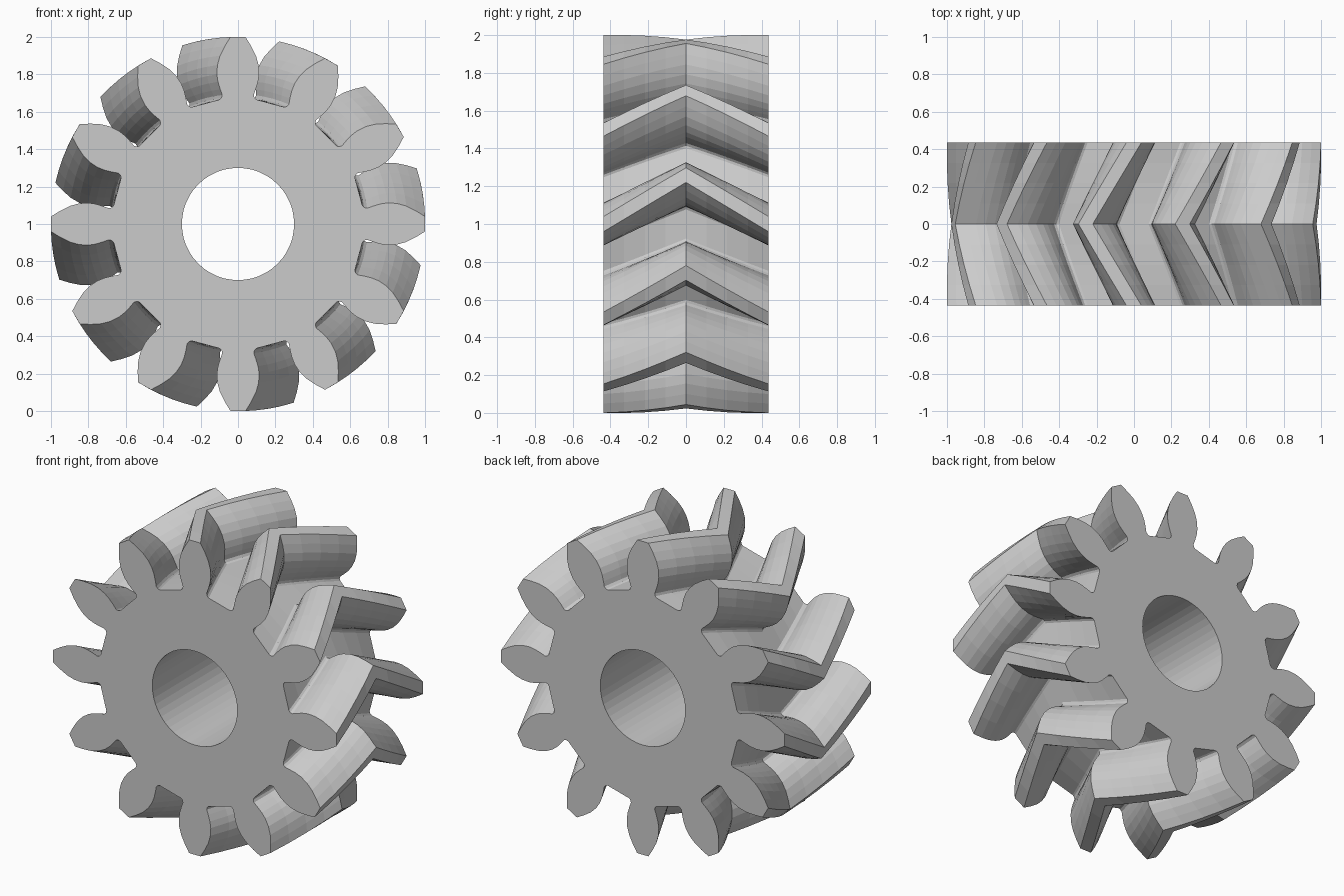
import bpy
import bmesh
from math import cos, sin, pi, radians

TEETH = 12
HALF_WIDTH = 0.436
BORE_RADIUS = 0.3
BORE_SIDES = 48
TWIST = radians(15)      # tooth sweep from each end to the middle
STEPS = 4                # slices per half

default = bpy.data.objects.get("Cube")
if default:
    bpy.data.objects.remove(default, do_unlink=True)

steel = bpy.data.materials.new("plain grey")
steel.use_nodes = True
steel.diffuse_color = (0.6, 0.6, 0.6, 1)
steel.node_tree.nodes["Principled BSDF"].inputs["Base Color"].default_value = (0.6, 0.6, 0.6, 1)

# Half tooth, root to tip: distance from the axis, half thickness
FLANK = [(0.665, 0.098), (0.674, 0.088), (0.69, 0.084), (0.72, 0.095),
         (0.76, 0.107), (0.80, 0.113), (0.85, 0.110), (0.90, 0.096),
         (0.95, 0.071), (1.0, 0.04)]
TOOTH = [(r, -w) for r, w in FLANK] + [(r, w) for r, w in reversed(FLANK)]


def gear_ring(bm, y, twist):
    ring = []
    for i in range(TEETH):
        a = 2 * pi * i / TEETH + twist
        for r, w in TOOTH:
            ring.append(bm.verts.new((r * cos(a) - w * sin(a), y,
                                      1 + r * sin(a) + w * cos(a))))
    return ring


def bore_ring(bm, y):
    angles = [2 * pi * i / BORE_SIDES for i in range(BORE_SIDES)]
    return [bm.verts.new((BORE_RADIUS * cos(a), y, 1 + BORE_RADIUS * sin(a)))
            for a in angles]


def skin(bm, a, b):
    for i in range(len(a)):
        j = (i + 1) % len(a)
        bm.faces.new((a[i], a[j], b[j], b[i]))


def loop_edges(bm, ring):
    return [bm.edges.get((ring[i - 1], ring[i])) for i in range(len(ring))]


bm = bmesh.new()

# Toothed outside, swept one way then back to form the chevrons
rings = []
for s in range(-STEPS, STEPS + 1):
    t = s / STEPS
    rings.append(gear_ring(bm, t * HALF_WIDTH, TWIST * (1 - abs(t))))
for a, b in zip(rings, rings[1:]):
    skin(bm, a, b)

# Shaft hole
bores = [bore_ring(bm, -HALF_WIDTH), bore_ring(bm, HALF_WIDTH)]
skin(bm, *bores)

# Flat end faces around the hole
for outer, inner in ((rings[0], bores[0]), (rings[-1], bores[1])):
    bmesh.ops.triangle_fill(bm, use_beauty=True, use_dissolve=False,
                            edges=loop_edges(bm, outer) + loop_edges(bm, inner))

bmesh.ops.recalc_face_normals(bm, faces=bm.faces)
mesh = bpy.data.meshes.new("herringbone_gear")
bm.to_mesh(mesh)
bm.free()
mesh.materials.append(steel)
gear = bpy.data.objects.new("herringbone_gear", mesh)
bpy.context.collection.objects.link(gear)
